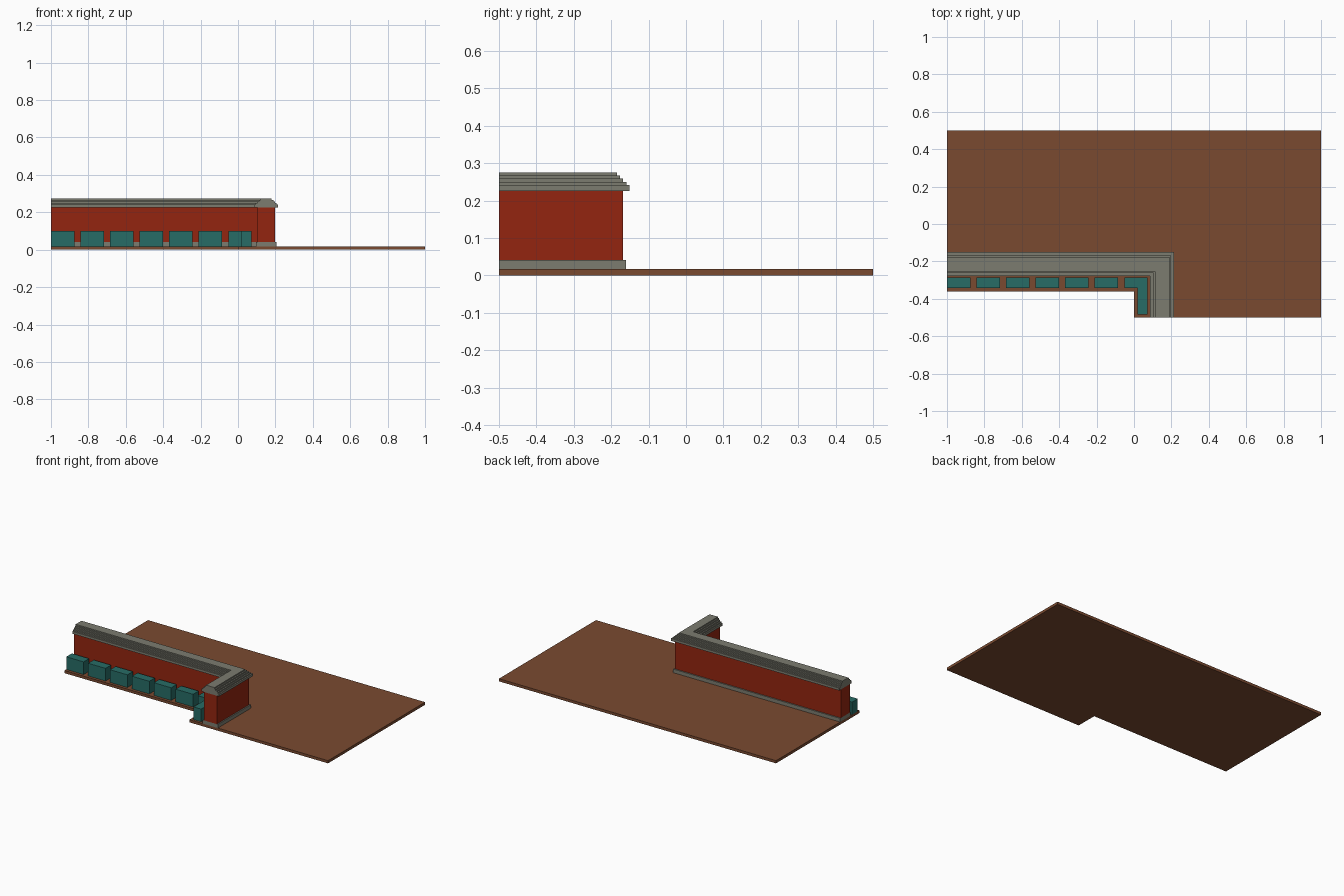
import bpy, bmesh

if "Cube" in bpy.data.objects:
    bpy.data.objects.remove(bpy.data.objects["Cube"])

def srgb(r, g, b):
    lin = lambda c: c / 12.92 if c <= 0.04045 else ((c + 0.055) / 1.055) ** 2.4
    return (lin(r / 255), lin(g / 255), lin(b / 255), 1)

def material(name, rgb):
    m = bpy.data.materials.new(name)
    m.diffuse_color = srgb(*rgb)
    m.use_nodes = True
    m.node_tree.nodes["Principled BSDF"].inputs["Base Color"].default_value = m.diffuse_color
    return m

earth = material("brown_earth", (122, 74, 48))
brick = material("red_brick", (148, 37, 16))
stone = material("grey_stone", (124, 124, 112))
leaf = material("teal_leaf", (39, 108, 102))

def prism(name, outline, z0, z1, mat):
    """Extrude a flat outline from z0 up to z1."""
    bm = bmesh.new()
    face = bm.faces.new([bm.verts.new((x, y, z0)) for x, y in outline])
    top = bmesh.ops.extrude_face_region(bm, geom=[face])["geom"]
    verts = [v for v in top if isinstance(v, bmesh.types.BMVert)]
    bmesh.ops.translate(bm, verts=verts, vec=(0, 0, z1 - z0))
    bmesh.ops.recalc_face_normals(bm, faces=bm.faces)
    me = bpy.data.meshes.new(name)
    bm.to_mesh(me)
    bm.free()
    me.materials.append(mat)
    ob = bpy.data.objects.new(name, me)
    bpy.context.collection.objects.link(ob)
    return ob

# Corner of the wall centre line, and the L outline of a given half width
CX, CY = 0.15, -0.215

def corner(h):
    return [(-1, CY - h), (CX - h, CY - h), (CX - h, -0.5),
            (CX + h, -0.5), (CX + h, CY + h), (-1, CY + h)]

# Ground slab with the notch at front left
GROUND = 0.0175
prism("ground_slab", [(-1, -0.36), (0, -0.36), (0, -0.5), (1, -0.5), (1, 0.5), (-1, 0.5)],
      0, GROUND, earth)

# Wall: stone footing, brick body, stepped coping
prism("wall_footing", corner(0.055), GROUND, 0.041, stone)
prism("brick_wall", corner(0.047), 0.041, 0.226, brick)
levels = [0.226, 0.242, 0.25, 0.2585, 0.267, 0.275]
for i, half in enumerate([0.064, 0.0555, 0.047, 0.0385, 0.03]):
    prism(f"coping_step_{i + 1}", corner(half), levels[i], levels[i + 1], stone)

# Row of clipped hedges along the inside of the wall
Y0, Y1, HEDGE_TOP = -0.342, -0.285, 0.1
for i in range(6):
    right = -0.875 + 0.158 * i
    left = max(-1, right - 0.125)
    prism(f"hedge_{i + 1}", [(left, Y0), (right, Y0), (right, Y1), (left, Y1)],
          GROUND, HEDGE_TOP, leaf)

# Hedge that turns the corner
prism("corner_hedge", [(-0.05, Y0), (0.018, Y0), (0.018, -0.485), (0.073, -0.485),
                       (0.073, Y1), (-0.05, Y1)], GROUND, HEDGE_TOP, leaf)
